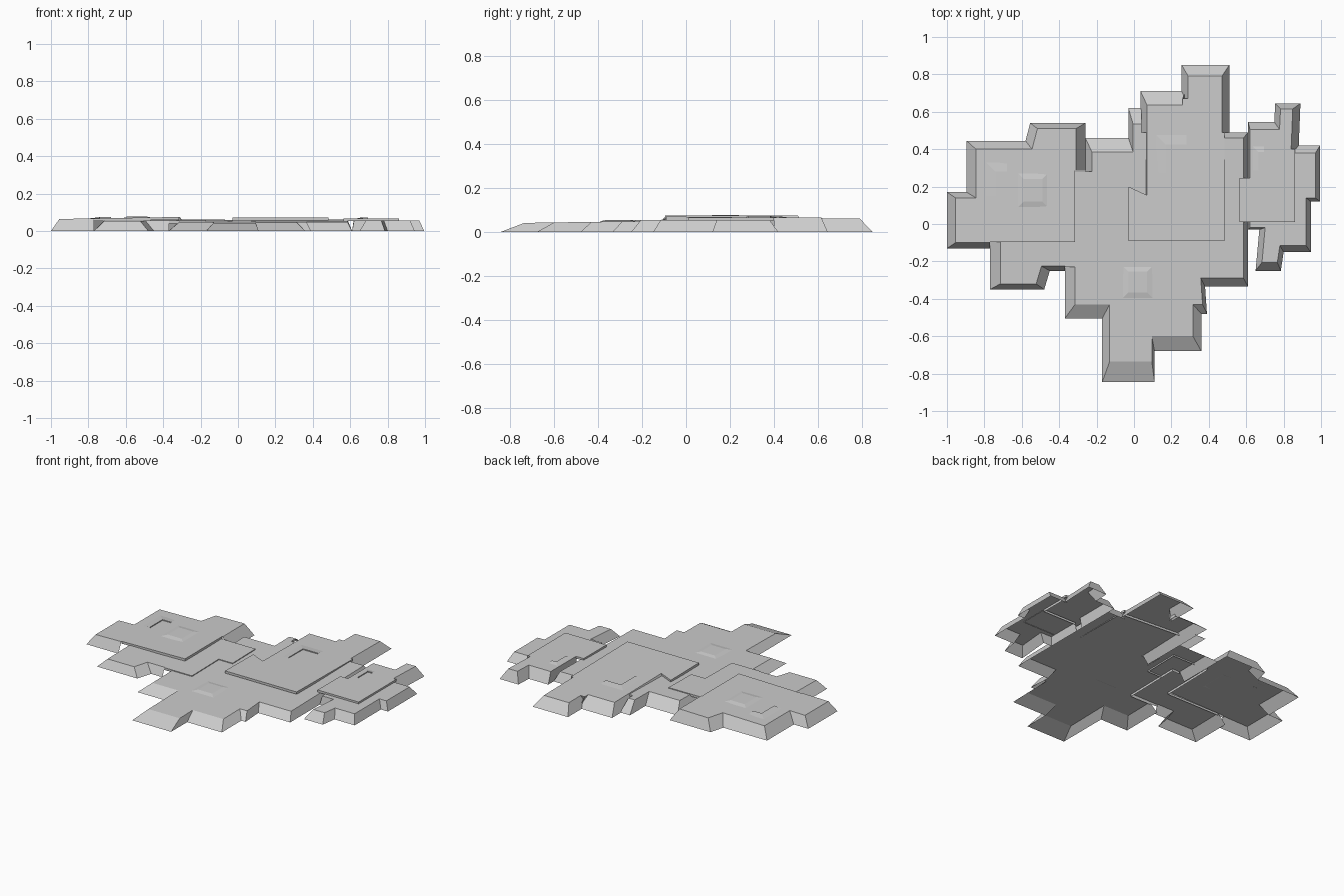
import bpy, bmesh
from mathutils import Vector

if "Cube" in bpy.data.objects:
    bpy.data.objects.remove(bpy.data.objects["Cube"])


def make(name, faces):
    """Build one open-bottomed shell from loose polygons, welding shared corners."""
    bm = bmesh.new()
    for f in faces:
        bm.faces.new([bm.verts.new(p) for p in f])
    bmesh.ops.remove_doubles(bm, verts=bm.verts, dist=0.0005)
    me = bpy.data.meshes.new(name)
    bm.to_mesh(me)
    bm.free()
    ob = bpy.data.objects.new(name, me)
    bpy.context.collection.objects.link(ob)
    return ob


def plate(name, outline, height, step=0.015):
    """Clockwise outline of (x, y, wall inset); inset 0 is a short upright step."""
    n = len(outline)
    pts = [Vector(p[:2]) for p in outline]
    lines = []
    for i, (x, y, w) in enumerate(outline):
        d = (pts[(i + 1) % n] - pts[i]).normalized()
        lines.append((pts[i] + Vector((d.y, -d.x)) * w, d))
    top = []
    for i in range(n):
        (p, d), (q, e) = lines[i - 1], lines[i]
        c = d.cross(e)
        t = (q - p).cross(e) / c if abs(c) > 0.05 else 0
        v = p + d * t if abs(c) > 0.05 else q
        top.append((v.x, v.y, height[0] + height[1] * v.x + height[2] * v.y))
    faces = [top[::-1]]
    for i in range(n):
        j = (i + 1) % n
        a, b = top[i], top[j]
        if outline[i][2] > 0:
            lo = [(*pts[i], 0), (*pts[j], 0)]
        else:
            lo = [(a[0], a[1], a[2] - step), (b[0], b[1], b[2] - step)]
        faces.append([a, b, lo[1], lo[0]])
    return make(name, faces)


def bump(name, x, y, w, d, z, h=0.006, rim=0.03):
    """Low raised pad with sloping rims."""
    lo = [(x + sx * w / 2, y + sy * d / 2, z) for sx, sy in ((-1, -1), (1, -1), (1, 1), (-1, 1))]
    hi = [(x + sx * (w / 2 - rim), y + sy * (d / 2 - rim), z + h) for sx, sy in ((-1, -1), (1, -1), (1, 1), (-1, 1))]
    make(name, [hi] + [[lo[i], lo[(i + 1) % 4], hi[(i + 1) % 4], hi[i]] for i in range(4)])


def corner_ridge(name, x, y, lx, ly, z, h=0.006, w=0.05):
    """L-shaped lip: upright inner faces, outer slopes fading into the plate."""
    a, b, c = (x, y - ly), (x, y), (x + lx, y)
    o = (x - w, y + w, z)
    faces = []
    for p, q, far in ((a, b, (x - w, y - ly, z)), (c, b, (x + lx, y + w, z))):
        faces.append([(*p, z), (*q, z), (*q, z + h), (*p, z + h)])
        faces.append([(*p, z + h), (*q, z + h), o, far])
    make(name, faces)


# Wide central base plate with the stepped front tongue
plate("centre_lower_plate", [
    (-.26, .46, .075), (-.03, .46, .025), (-.03, .62, .085), (.04, .62, 0), (.04, .49, 0),
    (.48, .49, .03), (.61, .49, .025), (.61, -.335, .045), (.38, -.335, .02),
    (.39, -.48, .05), (.36, -.48, .045), (.36, -.68, .08), (.11, -.68, .015),
    (.11, -.845, .11), (-.17, -.845, .04), (-.17, -.505, .075), (-.37, -.505, .055),
    (-.37, -.23, 0), (-.17, -.23, 0), (-.17, .15, 0), (-.26, .15, .035)],
    (.053, 0, .015))

# Central upper plate with the long back spur
plate("centre_upper_plate", [
    (.255, .85, .06), (.51, .85, .04), (.51, .49, 0), (.485, .49, 0), (.485, -.09, 0),
    (-.03, -.09, 0), (-.03, .2, 0), (.035, .17, .035), (.035, .71, .075),
    (.275, .71, .015), (.275, .65, .02), (.255, .65, .035)],
    (.070, 0, -.011))

# Left pair of plates
plate("left_lower_plate", [
    (-.33, .28, 0), (-.07, .28, 0), (-.07, .045, 0), (-.17, .045, 0), (-.17, -.23, 0),
    (-.37, -.23, 0), (-.37, -.25, .025), (-.45, -.25, .05), (-.48, -.35, .03),
    (-.77, -.35, .055), (-.77, -.08, 0), (-.33, -.08, 0)],
    (.058, 0, .015))
plate("left_upper_plate", [
    (-1, .17, .03), (-.895, .17, .05), (-.895, .445, .045), (-.58, .445, .045),
    (-.555, .54, .03), (-.26, .54, .05), (-.26, .285, 0), (-.315, .285, 0),
    (-.315, -.095, 0), (-.77, -.095, 0), (-.77, -.13, .03), (-1, -.13, .045)],
    (.080, .017, 0))

# Right pair of plates
plate("right_lower_plate", [
    (.86, .42, .04), (.995, .42, .025), (.995, .12, .02), (.945, .12, .025),
    (.945, -.15, .035), (.8, -.15, .025), (.785, -.25, .045), (.65, -.25, .03),
    (.67, -.03, .01), (.61, -.03, .01), (.61, .2, 0), (.86, .2, 0)],
    (.055, 0, 0))
plate("right_upper_plate", [
    (.61, .545, .04), (.75, .545, .03), (.755, .645, .03), (.89, .645, .04),
    (.88, .4, 0), (.86, .4, 0), (.86, .012, 0), (.565, .012, 0), (.565, .245, 0),
    (.61, .245, .01)],
    (.067, 0, 0))

# Low surface relief
bump("left_pad", -.54, .18, .16, .18, .071)
bump("front_pad", .02, -.31, .16, .17, .0485)
corner_ridge("left_ridge", -.74, .28, .06, .13, .0675)
corner_ridge("centre_ridge", .17, .425, .11, .15, .0655)
corner_ridge("right_ridge", .665, .385, .03, .1, .067, w=.03)
